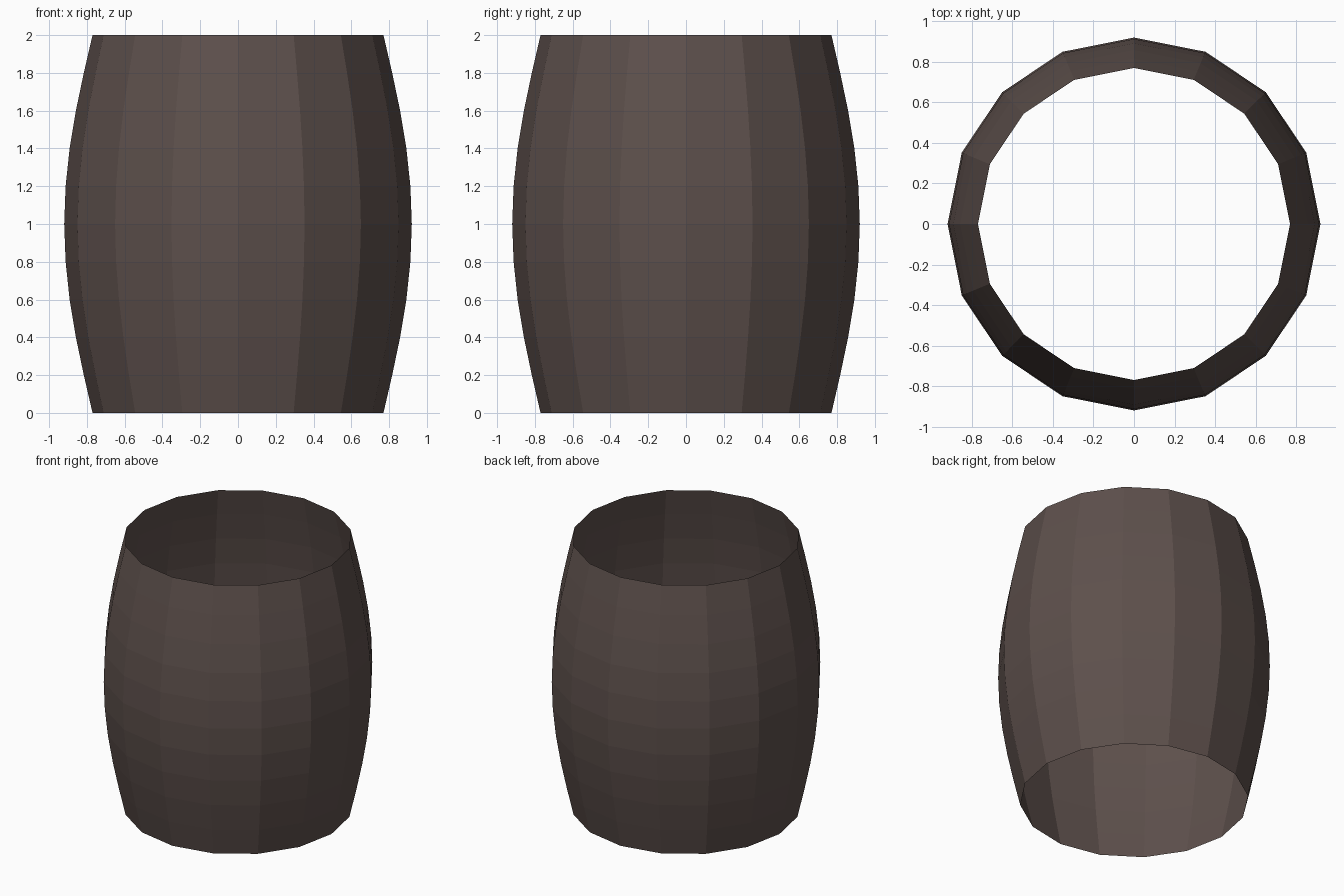
import bpy, bmesh, math

if "Cube" in bpy.data.objects:
    bpy.data.objects.remove(bpy.data.objects["Cube"])

SIDES, ROWS = 16, 10
HEIGHT, END_RADIUS, BULGE = 2.0, 0.77, 0.15

# Open barrel wall: straight tube, then bulged along its height
bm = bmesh.new()
rings = []
for row in range(ROWS + 1):
    t = row / ROWS
    radius = END_RADIUS + BULGE * math.sin(math.pi * t)
    rings.append([bm.verts.new((radius * math.cos(math.tau * i / SIDES),
                                radius * math.sin(math.tau * i / SIDES),
                                HEIGHT * t)) for i in range(SIDES)])
for low, high in zip(rings, rings[1:]):
    for i in range(SIDES):
        j = (i + 1) % SIDES
        bm.faces.new((low[i], low[j], high[j], high[i]))

mesh = bpy.data.meshes.new("barrel_wall")
bm.to_mesh(mesh)
bm.free()
barrel = bpy.data.objects.new("barrel_wall", mesh)
bpy.context.collection.objects.link(barrel)

# Dark brown wood
wood = bpy.data.materials.new("dark_wood")
wood.diffuse_color = (0.11, 0.08, 0.072, 1)
wood.use_nodes = True
wood.node_tree.nodes["Principled BSDF"].inputs["Base Color"].default_value = wood.diffuse_color
mesh.materials.append(wood)
